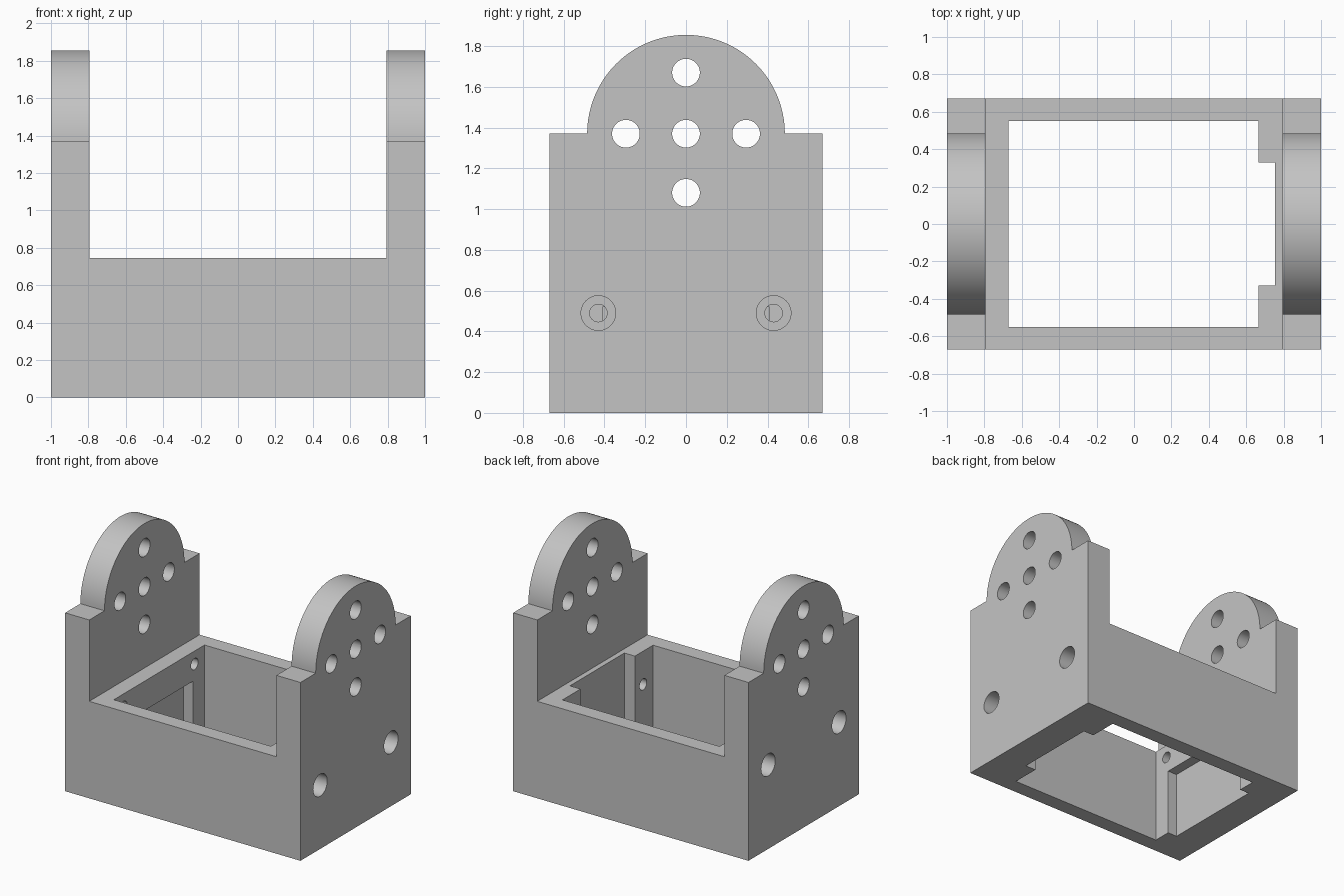
import bpy
import bmesh
from math import pi, cos, sin
from mathutils import Matrix

cube = bpy.data.objects.get("Cube")
if cube:
    bpy.data.objects.remove(cube, do_unlink=True)

W, D = 1.0, 0.67                        # half width, half depth
RIM, SHOULDER, ARCH = 0.745, 1.37, 0.485  # heights and arch radius
PLATE = 0.795                           # inner face of the upright plates

grey = bpy.data.materials.new("light grey")
grey.use_nodes = True
colour = (0.55, 0.55, 0.55, 1)
grey.diffuse_color = colour
grey.node_tree.nodes["Principled BSDF"].inputs["Base Color"].default_value = colour


def finish(name, bm):
    bmesh.ops.recalc_face_normals(bm, faces=bm.faces)
    mesh = bpy.data.meshes.new(name)
    bm.to_mesh(mesh)
    bm.free()
    mesh.materials.append(grey)
    obj = bpy.data.objects.new(name, mesh)
    bpy.context.collection.objects.link(obj)
    return obj


def prism(name, points, axis_vector):
    """Extrude a closed outline of 3D points along a vector."""
    bm = bmesh.new()
    face = bm.faces.new([bm.verts.new(p) for p in points])
    ext = bmesh.ops.extrude_face_region(bm, geom=[face])
    moved = [v for v in ext["geom"] if isinstance(v, bmesh.types.BMVert)]
    bmesh.ops.translate(bm, verts=moved, vec=axis_vector)
    return finish(name, bm)


def box(name, x0, x1, y, z0, z1):
    """Box that is symmetric about y = 0."""
    return prism(name, [(x0, -y, z0), (x1, -y, z0), (x1, y, z0), (x0, y, z0)], (0, 0, z1 - z0))


def rod(x0, x1, y, z, r):
    """Round cutter along x."""
    bm = bmesh.new()
    bmesh.ops.create_cone(bm, cap_ends=True, segments=48, radius1=r, radius2=r, depth=x1 - x0,
                          matrix=Matrix.Translation(((x0 + x1) / 2, y, z)) @ Matrix.Rotation(pi / 2, 4, 'Y'))
    return finish("hole_cutter", bm)


def boolean(target, other, operation):
    mod = target.modifiers.new(operation.lower(), 'BOOLEAN')
    mod.object, mod.operation, mod.solver = other, operation, 'EXACT'
    bpy.context.view_layer.objects.active = target
    bpy.ops.object.modifier_apply(modifier=mod.name)
    bpy.data.objects.remove(other, do_unlink=True)


# Body: U-shaped front outline extruded through the depth
outline = [(-W, 0), (W, 0), (W, SHOULDER), (PLATE, SHOULDER), (PLATE, RIM),
           (-PLATE, RIM), (-PLATE, SHOULDER), (-W, SHOULDER)]
bracket = prism("bracket_body", [(x, -D, z) for x, z in outline], (0, 2 * D, 0))

# Rounded tops of the two upright plates, sunk a little into the body
steps = 64
arch = [(ARCH * cos(pi * i / steps), SHOULDER + ARCH * sin(pi * i / steps)) for i in range(steps + 1)]
arch += [(-ARCH, SHOULDER - 0.2), (ARCH, SHOULDER - 0.2)]
for x in (-W, PLATE):
    boolean(bracket, prism("arch", [(x, y, z) for y, z in arch], (W - PLATE, 0, 0)), 'UNION')

# Open well, full-height channel on one wall and a low recess on the other
boolean(bracket, box("well_cutter", -0.67, 0.665, 0.55, -0.1, 1), 'DIFFERENCE')
boolean(bracket, box("channel_cutter", 0.5, 0.755, 0.33, -0.1, 1), 'DIFFERENCE')
boolean(bracket, box("recess_cutter", -0.75, -0.5, 0.41, -0.1, 0.52), 'DIFFERENCE')

# Cross pattern of holes through both plates
for y, z in [(0, 1.67), (-0.295, 1.37), (0, 1.37), (0.295, 1.37), (0, 1.08)]:
    boolean(bracket, rod(-1.1, 1.1, y, z, 0.068), 'DIFFERENCE')

# Counterbored screw holes, at a different height on each side
for side, z in ((1, 0.49), (-1, 0.645)):
    for y in (-0.43, 0.43):
        for inner, r in ((0.5, 0.043), (0.8, 0.085)):
            x0, x1 = sorted((side * inner, side * 1.1))
            boolean(bracket, rod(x0, x1, y, z, r), 'DIFFERENCE')

bpy.ops.object.select_all(action='DESELECT')
bracket.select_set(True)
bpy.context.view_layer.objects.active = bracket
bpy.ops.object.shade_smooth_by_angle(angle=0.5)
